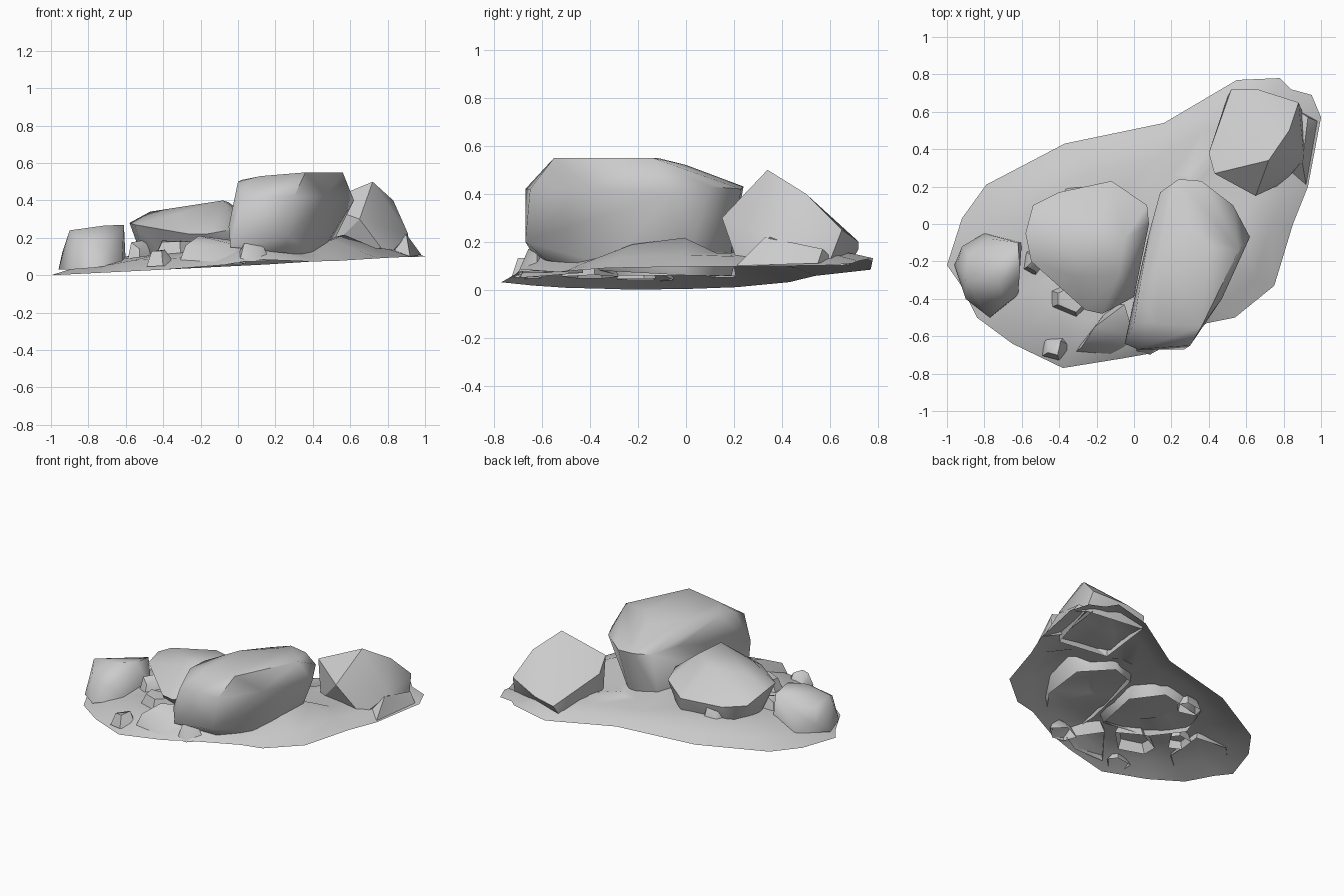
import bpy, bmesh, math, random
from mathutils import Vector

random.seed(4)
cube = bpy.data.objects.get("Cube")
if cube:
    bpy.data.objects.remove(cube, do_unlink=True)

stone = bpy.data.materials.new("pale grey stone")
stone.use_nodes = True
GREY = (0.6, 0.6, 0.6, 1)
stone.diffuse_color = GREY
stone.node_tree.nodes["Principled BSDF"].inputs["Base Color"].default_value = GREY


def finish(name, bm, angle):
    """Turn a bmesh into a smooth object with its hard edges kept."""
    mesh = bpy.data.meshes.new(name)
    bm.to_mesh(mesh)
    bm.free()
    mesh.materials.append(stone)
    mesh.shade_smooth()
    mesh.set_sharp_from_angle(angle=math.radians(angle))
    obj = bpy.data.objects.new(name, mesh)
    bpy.context.collection.objects.link(obj)
    return obj


def ground(x):
    """Height of the tilted plane that the ground sheet rests on."""
    return 0.05 * (x + 1)


def boulder(name, corners, angle=55):
    """Chipped boulder, open below: the hull around a few corner points."""
    bm = bmesh.new()
    for corner in corners:
        bm.verts.new(corner)
    hull = bmesh.ops.convex_hull(bm, input=bm.verts)
    spare = {v for v in hull["geom_interior"] + hull["geom_unused"]
             if isinstance(v, bmesh.types.BMVert)}
    bmesh.ops.delete(bm, geom=list(spare), context='VERTS')
    bmesh.ops.recalc_face_normals(bm, faces=bm.faces)
    bm.normal_update()
    below = [f for f in bm.faces if f.normal.z < -0.8]
    bmesh.ops.delete(bm, geom=below, context='FACES')
    bmesh.ops.dissolve_limit(bm, angle_limit=math.radians(4),
                             verts=bm.verts, edges=bm.edges)
    return finish(name, bm, angle)


def chip(name, x, y, width, depth, top):
    """Small broken stone half sunk into the ground."""
    corners = []
    for i in range(5):
        a = math.tau * i / 5 + random.uniform(-0.3, 0.3)
        px, py = x + width * math.cos(a), y + depth * math.sin(a)
        corners.append((px, py, ground(px) + 0.02))
        px, py = x + width * 0.6 * math.cos(a), y + depth * 0.6 * math.sin(a)
        corners.append((px, py, top - random.uniform(0, 0.05)))
    return boulder(name, corners, 45)


# Ground sheet: thin uneven mound, open below, with a few local swellings
rim = [(-1, -.22), (-.92, .03), (-.79, .21), (-.37, .43), (.16, .54), (.55, .77),
       (.78, .78), (.84, .72), (.95, .69), (1, .57), (.93, .2), (.85, 0),
       (.75, -.33), (.54, -.5), (.39, -.53), (.1, -.69), (-.07, -.72),
       (-.38, -.77), (-.65, -.64), (-.84, -.5), (-.93, -.32)]
swellings = [(Vector((.56, -.08)), 0.06), (Vector((.1, -.56)), 0.05),
             (Vector((.8, .85)), 0.05)]
bm = bmesh.new()
rings = []
for scale, rise in ((1, 0), (0.86, 0.045), (0.66, 0.07), (0.35, 0.08)):
    ring = []
    for x, y in rim:
        px, py = 0.02 + (x - 0.02) * scale, (y + 0.02) * scale - 0.02
        z = ground(px) + rise + (random.uniform(-0.015, 0.02) if rise else 0)
        for spot, height in swellings:
            away = (Vector((px, py)) - spot).length / 0.18
            z += height * math.exp(-away * away)
        ring.append(bm.verts.new((px, py, z)))
    rings.append(ring)
for outer, inner in zip(rings, rings[1:]):
    for i in range(len(rim)):
        j = (i + 1) % len(rim)
        bm.faces.new((outer[j], outer[i], inner[i], inner[j]))
bm.faces.new(reversed(rings[-1]))
bmesh.ops.triangulate(bm, faces=bm.faces)
finish("ground_sheet", bm, 50)

# Tallest boulder, flat on top and undercut on its +x side
boulder("tall_boulder", [
    (0, -.6, .14), (.24, -.58, .12), (.43, -.32, .1), (.47, 0, .1),
    (.3, .18, .1), (.13, .12, .1), (0, -.4, .12),
    (-.04, -.64, .15), (.27, -.67, .2), (-.05, -.64, .26), (.02, -.67, .42),
    (.3, -.65, .42), (.47, -.4, .42), (.62, -.07, .4), (.53, .1, .43),
    (.36, .23, .42), (.24, .24, .43), (.14, .17, .42), (.08, -.05, .42),
    (0, -.53, .5), (.02, -.4, .51), (.12, -.53, .53), (.36, -.55, .55),
    (.56, -.14, .55), (.4, -.12, .55), (.3, 0, .52), (.14, -.18, .53)])

# Middle boulder, broad and sloping towards the back
boulder("middle_boulder", [
    (-.5, -.08, .06), (-.42, .12, .06), (-.1, .19, .06), (.04, 0, .06),
    (-.05, -.36, .08), (-.35, -.28, .06),
    (-.58, -.05, .28), (-.54, .1, .22), (-.4, .17, .2), (-.12, .23, .21),
    (.07, .1, .24), (.08, 0, .29), (0, -.39, .25), (-.17, -.48, .22),
    (-.26, -.46, .22), (-.43, -.3, .24), (-.55, -.2, .27),
    (-.47, -.06, .34), (-.32, -.28, .33), (-.08, -.27, .4), (-.05, -.08, .39),
    (-.18, .02, .37)])

# Low boulder at the -x end, its skirt spreading towards the rim
boulder("low_boulder", [
    (-.96, -.22, .03), (-.8, -.05, .04), (-.6, -.1, .06), (-.62, -.38, .06),
    (-.77, -.5, .04), (-.9, -.4, .03), (-.92, -.12, .1), (-.94, -.2, .12),
    (-.9, -.3, .24), (-.88, -.17, .2), (-.76, -.08, .19), (-.62, -.1, .25),
    (-.61, -.25, .27), (-.72, -.31, .265), (-.7, -.44, .15), (-.84, -.41, .18)])

# Pointed boulder at the narrow back corner
boulder("pointed_boulder", [
    (.45, .27, .1), (.8, .22, .1), (.9, .6, .12), (.5, .68, .1),
    (.4, .38, .3), (.43, .27, .38), (.72, .34, .5), (.65, .15, .3),
    (.52, .72, .17), (.66, .72, .2), (.88, .65, .25), (.83, .5, .4),
    (.91, .35, .22), (.6, .32, .45)], 30)

# Sloping slab at the front and thin ridge along the back corner's rim
boulder("front_slab", [
    (-.32, -.69, .05), (-.1, -.7, .06), (.01, -.65, .08), (-.12, -.43, .07),
    (-.28, -.66, .16), (-.21, -.55, .21), (-.05, -.43, .19), (0, -.6, .16)], 35)
boulder("corner_ridge", [
    (.92, .21, .1), (.98, .55, .11), (.82, .28, .12), (.86, .62, .12),
    (.9, .33, .22), (.93, .57, .17)], 35)

# Broken chips scattered around the boulders
for name, *place in (
        ("front_chip", -.42, -.66, .09, .07, .14),
        ("front_corner_chip", .07, -.62, .1, .08, .17),
        ("notch_chip", -.32, -.4, .16, .12, .2),
        ("gap_chip", -.53, -.2, .08, .09, .19),
        ("back_chip", -.32, .15, .09, .07, .18)):
    chip(name, *place)
